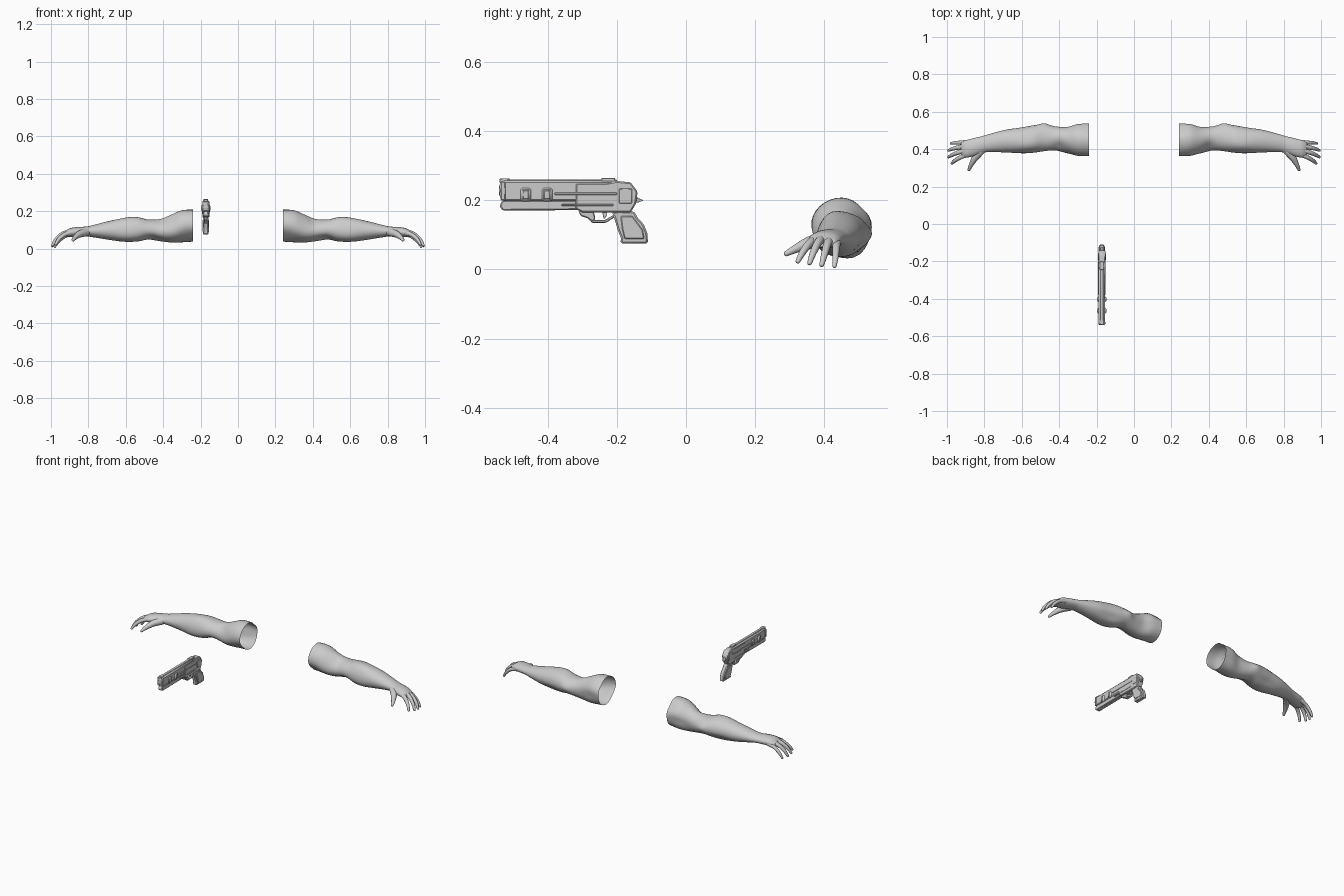
import bpy, bmesh, math
from mathutils import Vector, Matrix

cube = bpy.data.objects.get("Cube")
if cube:
    bpy.data.objects.remove(cube)

GUN_X = -0.172


def material(name, value):
    m = bpy.data.materials.new(name)
    m.use_nodes = True
    colour = (value, value, value, 1)
    m.diffuse_color = colour
    m.node_tree.nodes["Principled BSDF"].inputs["Base Color"].default_value = colour
    return m


grey = material("plain grey", 0.6)


def finish(name, bm, smooth_angle=30):
    bmesh.ops.recalc_face_normals(bm, faces=bm.faces)
    mesh = bpy.data.meshes.new(name)
    bm.to_mesh(mesh)
    bm.free()
    ob = bpy.data.objects.new(name, mesh)
    bpy.context.collection.objects.link(ob)
    mesh.materials.append(grey)
    bpy.ops.object.select_all(action="DESELECT")
    ob.select_set(True)
    bpy.context.view_layer.objects.active = ob
    bpy.ops.object.shade_smooth_by_angle(angle=math.radians(smooth_angle))
    return ob


def catmull(rows, steps):
    """Smoothly resample a list of equal-length number rows."""
    rows = [Vector(r) for r in rows]
    out = []
    for i in range(len(rows) - 1):
        a, b, c, d = (rows[min(max(i + k, 0), len(rows) - 1)] for k in (-1, 0, 1, 2))
        for s in range(steps):
            t = s / steps
            out.append(b + (c - a) * (t / 2) + (a * 2 - b * 5 + c * 4 - d) * (t * t / 2)
                       + (b * 3 - a - c * 3 + d) * (t ** 3 / 2))
    return out + [rows[-1]]


def loft(bm, rings, cap_start, cap_end):
    loops = [[bm.verts.new(p) for p in ring] for ring in rings]
    n = len(loops[0])
    for a, b in zip(loops, loops[1:]):
        for i in range(n):
            j = (i + 1) % n
            bm.faces.new((a[i], a[j], b[j], b[i]))
    if cap_start:
        bm.faces.new(loops[0])
    if cap_end:
        bm.faces.new(loops[-1])


# Arm outline: x, front y, back y, bottom z, top z
ARM = [(.24, .36, .54, .035, .208), (.30, .365, .538, .035, .205), (.36, .385, .52, .035, .18),
       (.42, .395, .522, .04, .158), (.48, .39, .533, .048, .155), (.54, .382, .527, .038, .165),
       (.61, .38, .515, .037, .162), (.69, .383, .503, .047, .147), (.77, .385, .482, .06, .127),
       (.81, .38, .47, .065, .118), (.86, .362, .458, .062, .115), (.90, .355, .447, .062, .108),
       (.925, .365, .435, .065, .092)]

# Muscle shapes: x, angle from back (degrees, 90 is up), x spread, angle spread, height
MUSCLES = [(.24, 225, .08, 35, -.016), (.24, 45, .07, 22, -.009), (.36, 200, .06, 28, .009),
           (.33, 300, .07, 25, .008), (.40, 130, .03, 30, -.009), (.48, 5, .025, 20, .006),
           (.45, 235, .05, 22, -.009), (.56, 115, .07, 25, .007), (.58, 215, .08, 28, .007),
           (.58, 320, .07, 20, -.007), (.30, 350, .06, 18, -.007)]

# Digits: base, knuckles and tip as x, y, z, radius
DIGITS = {
    "thumb": [(.81, .40, .088, .022), (.845, .36, .078, .019), (.868, .322, .062, .013), (.882, .291, .046, .008)],
    "index": [(.88, .378, .086, .015), (.925, .358, .076, .012), (.958, .338, .05, .010), (.974, .324, .024, .007)],
    "middle": [(.88, .398, .09, .015), (.935, .384, .08, .012), (.972, .369, .05, .010), (.991, .358, .019, .007)],
    "ring": [(.88, .419, .088, .015), (.935, .41, .075, .012), (.973, .401, .044, .010), (.991, .393, .014, .007)],
    "little": [(.88, .438, .082, .013), (.928, .435, .066, .011), (.962, .433, .036, .009), (.979, .43, .01, .006)],
}


def build_arm(name, side):
    bm = bmesh.new()
    rings, seg = [], 32
    for x, y0, y1, z0, z1 in catmull(ARM, 5):
        ring = []
        for k in range(seg):
            a = 360 * k / seg
            r = 1.0
            bump = 0
            for mx, ma, sx, sa, h in MUSCLES:
                da = (a - ma + 180) % 360 - 180
                bump += h * math.exp(-((x - mx) / sx) ** 2 - (da / sa) ** 2)
            c, s = math.cos(math.radians(a)), math.sin(math.radians(a))
            ring.append((x, (y0 + y1) / 2 + c * ((y1 - y0) / 2 + bump),
                         (z0 + z1) / 2 + s * ((z1 - z0) / 2 + bump)))
        rings.append(ring)
    loft(bm, rings, False, True)
    # Fingers and thumb with rounded tips
    for path in DIGITS.values():
        pts = catmull(path, 4)
        end = pts[-1]
        way = (end - pts[-2]).to_3d().normalized()
        for f in (.5, .85, 1):
            tip = end.to_3d() + way * end[3] * f
            pts.append(Vector((*tip, end[3] * math.sqrt(1.02 - f * f))))
        rings = []
        for i, p in enumerate(pts):
            d = (pts[min(i + 1, len(pts) - 1)] - pts[max(i - 1, 0)]).to_3d()
            q = d.to_track_quat("Z", "Y")
            rings.append([p.to_3d() + q @ Vector((math.cos(t), math.sin(t), 0)) * p[3]
                          for t in (math.tau * k / 12 for k in range(12))])
        loft(bm, rings, True, True)
    bmesh.ops.scale(bm, vec=(side, 1, 1), verts=bm.verts)
    finish(name, bm, 60)


build_arm("left_arm", 1)
build_arm("right_arm", -1)


def slab(name, outline, half, bevel=.003):
    """Extrude a (y, z) side outline to both sides of the pistol's centre."""
    bm = bmesh.new()
    loft(bm, [[(GUN_X + s * half, y, z) for y, z in outline] for s in (-1, 1)], True, True)
    ob = finish(name, bm)
    if bevel:
        mod = ob.modifiers.new("bevel", "BEVEL")
        mod.width, mod.segments = bevel, 1
    return ob


def block(name, y0, y1, z0, z1, half, bevel=.003):
    return slab(name, [(y0, z0), (y1, z0), (y1, z1), (y0, z1)], half, bevel)


# Pistol body
slab("upper_body", [(-.535, .204), (-.53, .197), (-.2, .197), (-.2, .257), (-.53, .257), (-.54, .25), (-.54, .21)],
     .017, .006)
slab("lower_rail", [(-.54, .182), (-.53, .17), (-.3, .172), (-.2, .172), (-.2, .2), (-.53, .2), (-.535, .195)],
     .014, .004)
slab("rear_frame", [(-.32, .175), (-.3, .165), (-.16, .165), (-.145, .19), (-.14, .225), (-.16, .252), (-.2, .256),
                    (-.23, .25), (-.32, .25)], .019, .004)
slab("hammer", [(-.16, .195), (-.14, .193), (-.122, .2), (-.14, .207), (-.15, .23), (-.17, .23)], .007, .002)

# Top rail and sights
block("top_rail", -.53, -.2, .25, .261, .009, .002)
block("front_sight", -.54, -.51, .25, .263, .011, .002)
block("rear_sight", -.245, -.205, .25, .265, .012, .002)

# Barrel tube with a sunken bore
bm = bmesh.new()
bmesh.ops.create_cone(bm, cap_ends=True, segments=20, radius1=.014, radius2=.014, depth=.2,
                      matrix=Matrix.Translation((GUN_X, -.441, .228)) @ Matrix.Rotation(math.pi / 2, 4, "X"))
muzzle = [f for f in bm.faces if f.normal.y < -.9]
bmesh.ops.inset_individual(bm, faces=muzzle, thickness=.005)
bmesh.ops.translate(bm, vec=(0, .03, 0), verts=muzzle[0].verts)
finish("barrel", bm)

# Side lugs, grooves and plates run through both sides
for y in (-.464, -.402):
    block("side_lug", y - .015, y + .015, .197, .236, .023, .005)
    block("lug_face", y - .009, y + .009, .204, .229, .025, .002)
block("side_strip", -.38, -.2, .216, .222, .0205, .001)
block("lower_strip", -.36, -.21, .184, .189, .0205, .001)
block("rear_plate", -.195, -.155, .19, .235, .021, .003)
block("muzzle_band", -.537, -.522, .2, .254, .019, .003)

# Grip with ridges on its front
slab("grip", [(-.215, .168), (-.15, .168), (-.14, .15), (-.122, .13), (-.112, .105), (-.11, .075), (-.19, .075),
              (-.188, .09), (-.198, .115), (-.205, .14)], .0145, .005)
slab("grip_panel", [(-.19, .155), (-.155, .155), (-.125, .115), (-.12, .088), (-.178, .088), (-.185, .115)],
     .017, .003)
for k in range(5):
    y, z = -.204 + .004 * k, .145 - .013 * k
    block("grip_ridge", y, y + .015, z - .004, z + .004, .011, .002)

# Trigger guard and trigger
slab("guard_front", [(-.312, .17), (-.268, .17), (-.262, .148), (-.27, .137), (-.285, .148), (-.305, .155)], .009)
slab("guard_bottom", [(-.285, .148), (-.272, .135), (-.232, .135), (-.2, .155), (-.2, .164), (-.235, .143),
                      (-.268, .143)], .008, .002)
slab("trigger", [(-.243, .17), (-.228, .17), (-.228, .158), (-.235, .147), (-.239, .148)], .005, .001)
